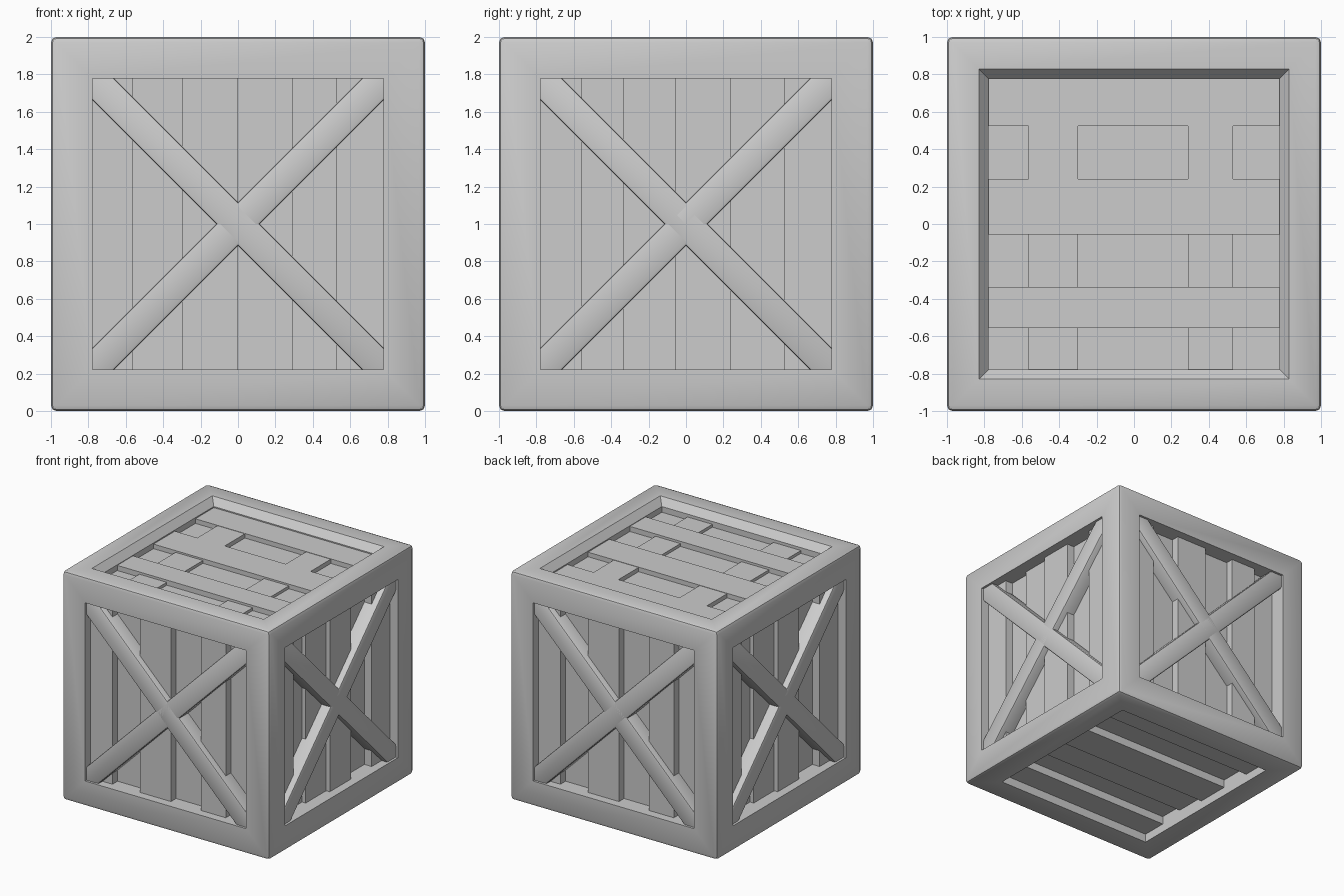
import bpy, bmesh, math
from mathutils import Matrix, Vector

if "Cube" in bpy.data.objects:
    bpy.data.objects.remove(bpy.data.objects["Cube"])

wood = bpy.data.materials.new("grey_wood")
wood.diffuse_color = (0.604, 0.604, 0.604, 1)
wood.use_nodes = True
wood.node_tree.nodes["Principled BSDF"].inputs["Base Color"].default_value = wood.diffuse_color


def finish(bm, name):
    me = bpy.data.meshes.new(name)
    bm.normal_update()
    bm.to_mesh(me)
    bm.free()
    ob = bpy.data.objects.new(name, me)
    me.materials.append(wood)
    bpy.context.collection.objects.link(ob)
    return ob


def box(name, lo, hi, turn=0):
    lo, hi = Vector(lo), Vector(hi)
    bm = bmesh.new()
    bmesh.ops.create_cube(bm, size=1)
    bmesh.ops.scale(bm, vec=hi - lo, verts=bm.verts)
    bmesh.ops.translate(bm, vec=(lo + hi) / 2, verts=bm.verts)
    bmesh.ops.transform(bm, matrix=Matrix.Rotation(math.radians(turn), 4, 'Z'), verts=bm.verts)
    return finish(bm, name)


def smooth(ob, angle=35):
    bpy.ops.object.select_all(action='DESELECT')
    ob.select_set(True)
    bpy.context.view_layer.objects.active = ob
    bpy.ops.object.shade_smooth_by_angle(angle=math.radians(angle))


def inset(bm, faces, thickness, depth):
    bmesh.ops.inset_individual(bm, faces=faces, thickness=thickness, depth=depth,
                               use_even_offset=True)


# Frame: rounded cube with a recess in every side
HIGH, MID, LOW = 0.075, 0.11, 0.145
bm = bmesh.new()
bmesh.ops.create_cube(bm, size=2)
bmesh.ops.translate(bm, vec=(0, 0, 1), verts=bm.verts)
R = 0.03
bmesh.ops.bevel(bm, geom=bm.edges[:], offset=R, segments=2, profile=0.5, affect='EDGES')
bm.normal_update()
big = [f for f in bm.faces if f.calc_area() > 1]
top = [f for f in big if f.normal.z > 0.9]
rest = [f for f in big if f.normal.z < 0.9]
inset(bm, rest, 0.222 - R, 0)
inset(bm, rest, 0, -LOW)
inset(bm, top, 0.17 - R, 0)
inset(bm, top, 0.052, -0.06)
inset(bm, top, 0, -0.05)
smooth(finish(bm, "frame"))

# Raised wall planks: opposite walls are the same panel turned half round
E = 0.785
front = [(-E, -0.565, HIGH), (-0.30, 0, HIGH), (0.29, 0.53, HIGH)]
side = [(-E, -0.555, HIGH), (-0.337, -0.055, MID), (-0.055, 0.24, HIGH), (0.523, E, HIGH)]
for turn, tag in ((0, "a"), (180, "b")):
    for i, (a, b, d) in enumerate(front):
        box(f"front_back_plank_{tag}{i}", (a, -1 + d, 0.215), (b, -0.8, 1.785), turn)
    for i, (a, b, d) in enumerate(side):
        box(f"side_plank_{tag}{i}", (0.8, a, 0.215), (1 - d, b, 1.785), turn)

# Raised bottom planks
for i, (a, b, d) in enumerate(side):
    box(f"bottom_plank_{i}", (-E, a, d), (E, b, 0.25))

# Raised top planks
for i, (a, b, z) in enumerate([(-0.555, -0.337, 1.935), (-0.055, 0.24, 1.93), (0.523, E, 1.93)]):
    box(f"top_plank_{i}", (-E, a, 1.8), (E, b, z))

# Cross battens between the top planks: flush at the back, lower at the front
for i, (a, b) in enumerate([(-0.565, -0.30), (0.29, 0.53)]):
    box(f"top_batten_front_{i}", (a, -E, 1.8), (b, 0, 1.915))
    box(f"top_batten_back_{i}", (a, 0, 1.8), (b, 0.6, 1.927))

# Diagonal braces on the four walls
for s, wall in enumerate(["front", "right", "back", "left"]):
    for k, lean in enumerate((45, -45)):
        bm = bmesh.new()
        bmesh.ops.create_cube(bm, size=1)
        bmesh.ops.scale(bm, vec=(2.4, 0.19, 0.166), verts=bm.verts)
        bmesh.ops.bevel(bm, geom=bm.edges[:], offset=0.015, segments=2, profile=0.5, affect='EDGES')
        m = (Matrix.Translation((0, 0, 1)) @ Matrix.Rotation(math.radians(90 * s), 4, 'Z')
             @ Matrix.Translation((0, -0.885, 0)) @ Matrix.Rotation(math.radians(lean), 4, 'Y'))
        bmesh.ops.transform(bm, matrix=m, verts=bm.verts)
        smooth(finish(bm, f"{wall}_brace_{k}"))
